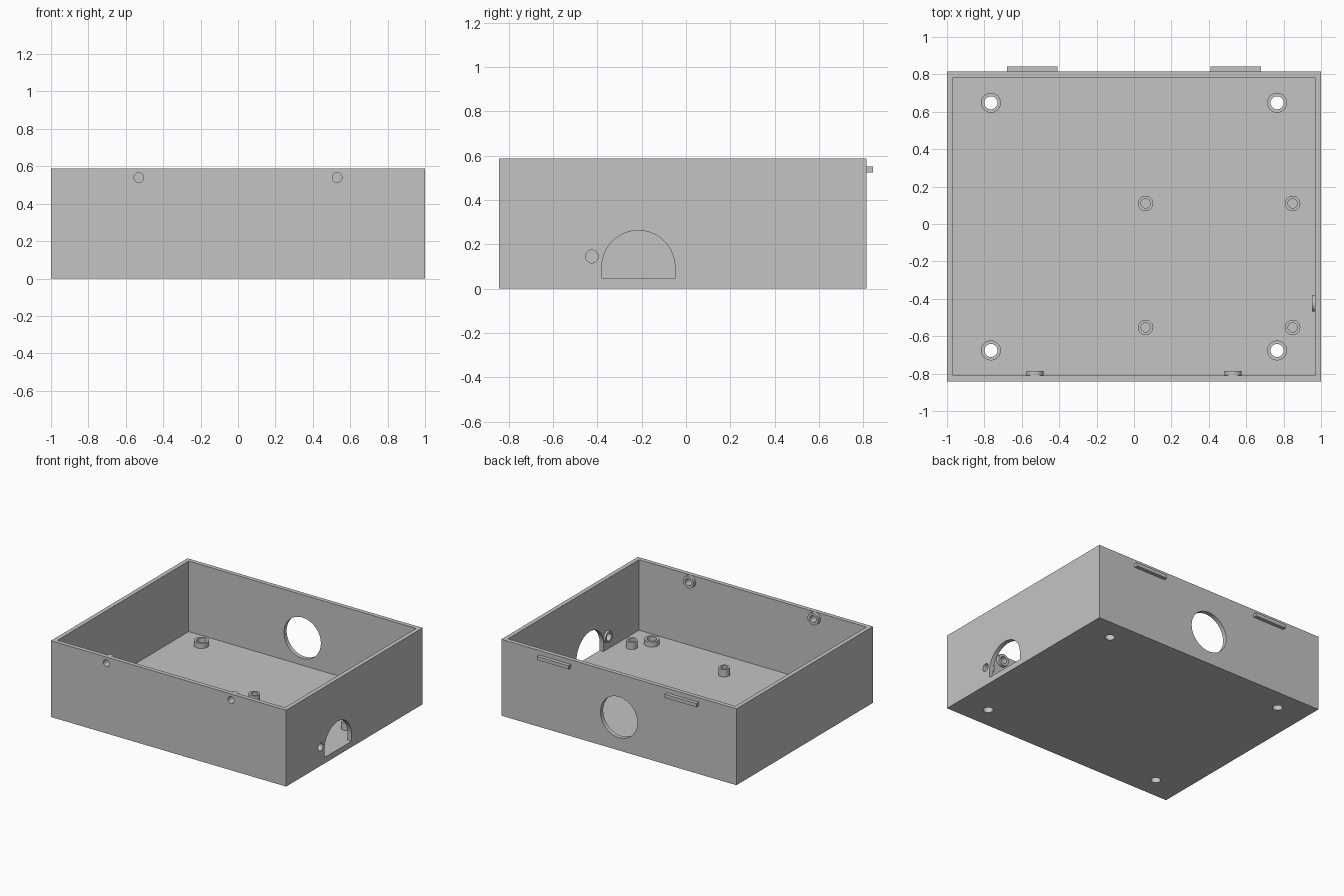
import bpy, bmesh, math
from mathutils import Vector, Matrix

cube = bpy.data.objects.get("Cube")
if cube:
    bpy.data.objects.remove(cube, do_unlink=True)

# One plain grey plastic
grey = bpy.data.materials.new("grey_plastic")
grey.use_nodes = True
colour = (0.55, 0.55, 0.55, 1)
grey.diffuse_color = colour
grey.node_tree.nodes["Principled BSDF"].inputs["Base Color"].default_value = colour

# Main dimensions
HALF_X, FRONT, BACK, HEIGHT = 1.0, -0.843, 0.815, 0.587
WALL, FLOOR = 0.033, 0.045
MID_Y = (FRONT + BACK) / 2


def make_object(name, bm):
    bmesh.ops.recalc_face_normals(bm, faces=bm.faces[:])
    mesh = bpy.data.meshes.new(name)
    bm.to_mesh(mesh)
    bm.free()
    mesh.materials.append(grey)
    obj = bpy.data.objects.new(name, mesh)
    bpy.context.collection.objects.link(obj)
    return obj


def box(name, low, high):
    low, high = Vector(low), Vector(high)
    bm = bmesh.new()
    bmesh.ops.create_cube(bm, size=1)
    bmesh.ops.scale(bm, vec=high - low, verts=bm.verts[:])
    bmesh.ops.translate(bm, vec=(low + high) / 2, verts=bm.verts[:])
    return make_object(name, bm)


def aim(axis):
    return Vector((0, 0, 1)).rotation_difference(Vector(axis)).to_matrix().to_4x4()


def cylinder(name, centre, axis, radius, depth, sides=48):
    bm = bmesh.new()
    bmesh.ops.create_cone(bm, cap_ends=True, segments=sides, radius1=radius,
                          radius2=radius, depth=depth,
                          matrix=Matrix.Translation(centre) @ aim(axis))
    return make_object(name, bm)


def ring_boss(name, base, axis, outer, inner, height, sides=48):
    """Hollow boss rising from base along axis, open where it meets the wall."""
    bm = bmesh.new()
    loops = []
    for radius, z in ((outer, 0), (outer, height), (inner, height), (inner, 0)):
        loops.append([bm.verts.new((radius * math.cos(2 * math.pi * i / sides),
                                    radius * math.sin(2 * math.pi * i / sides), z))
                      for i in range(sides)])
    for a, b in zip(loops, loops[1:]):
        for i in range(sides):
            j = (i + 1) % sides
            bm.faces.new((a[i], a[j], b[j], b[i]))
    bm.transform(Matrix.Translation(base) @ aim(axis))
    smooth(make_object(name, bm))


def smooth(obj):
    bpy.ops.object.select_all(action="DESELECT")
    obj.select_set(True)
    bpy.context.view_layer.objects.active = obj
    bpy.ops.object.shade_smooth_by_angle(angle=math.radians(30))


def cut(target, cutter):
    cutter.hide_render = True
    mod = target.modifiers.new("cut", "BOOLEAN")
    mod.operation, mod.solver, mod.object = "DIFFERENCE", "EXACT", cutter
    bpy.context.view_layer.objects.active = target
    bpy.ops.object.modifier_apply(modifier=mod.name)
    bpy.data.objects.remove(cutter, do_unlink=True)


# Open tray
tray = box("tray", (-HALF_X, FRONT, 0), (HALF_X, BACK, HEIGHT))
cut(tray, box("cavity_cutter", (-HALF_X + WALL, FRONT + WALL, FLOOR),
              (HALF_X - WALL, BACK - WALL, 1)))

# Round opening in the back wall
cut(tray, cylinder("back_cutter", (0, BACK, 0.255), (0, 1, 0), 0.157, 0.2, 64))

# Arched opening in the left wall, level with the floor
radius, arch_y, arch_z = 0.165, -0.215, 0.097
bm = bmesh.new()
profile = [(arch_y + radius, FLOOR), (arch_y - radius, FLOOR)]
profile += [(arch_y - radius * math.cos(math.pi * i / 32),
             arch_z + radius * math.sin(math.pi * i / 32)) for i in range(33)]
face = bm.faces.new([bm.verts.new((HALF_X - 0.1, y, z)) for y, z in profile])
sweep = bmesh.ops.extrude_face_region(bm, geom=[face])
bmesh.ops.translate(bm, vec=(0.2, 0, 0),
                    verts=[v for v in sweep["geom"] if isinstance(v, bmesh.types.BMVert)])
cut(tray, make_object("arch_cutter", bm))

# Small hole and boss beside the arch
cut(tray, cylinder("side_cutter", (HALF_X, -0.425, 0.145), (1, 0, 0), 0.029, 0.2))
ring_boss("side_boss", (HALF_X - WALL, -0.425, 0.145), (-1, 0, 0), 0.044, 0.029, 0.016)

for side, label in ((-1, "right"), (1, "left")):
    # Screw holes and bosses near the front rim
    x = side * 0.53
    cut(tray, cylinder("front_cutter", (x, FRONT, 0.54), (0, 1, 0), 0.026, 0.2))
    ring_boss("front_boss_" + label, (x, FRONT + WALL, 0.54), (0, 1, 0),
              0.046, 0.026, 0.025)
    # Latch tabs on the back wall
    x = side * 0.543
    box("back_tab_" + label, (x - 0.135, BACK, 0.525), (x + 0.135, BACK + 0.028, 0.552))
    # Mounting holes through the floor, each with a boss
    for end, place in ((-1, "front"), (1, "back")):
        x, y = side * 0.765, MID_Y + end * 0.662
        cut(tray, cylinder("floor_cutter", (x, y, 0), (0, 0, 1), 0.035, 0.2))
        ring_boss(f"mount_boss_{place}_{label}", (x, y, FLOOR), (0, 0, 1),
                  0.053, 0.035, 0.04)

# Blind board posts
for x in (0.062, 0.848):
    for y in (-0.553, 0.11):
        ring_boss("board_post", (x, y, FLOOR), (0, 0, 1), 0.041, 0.025, 0.056)

smooth(tray)
